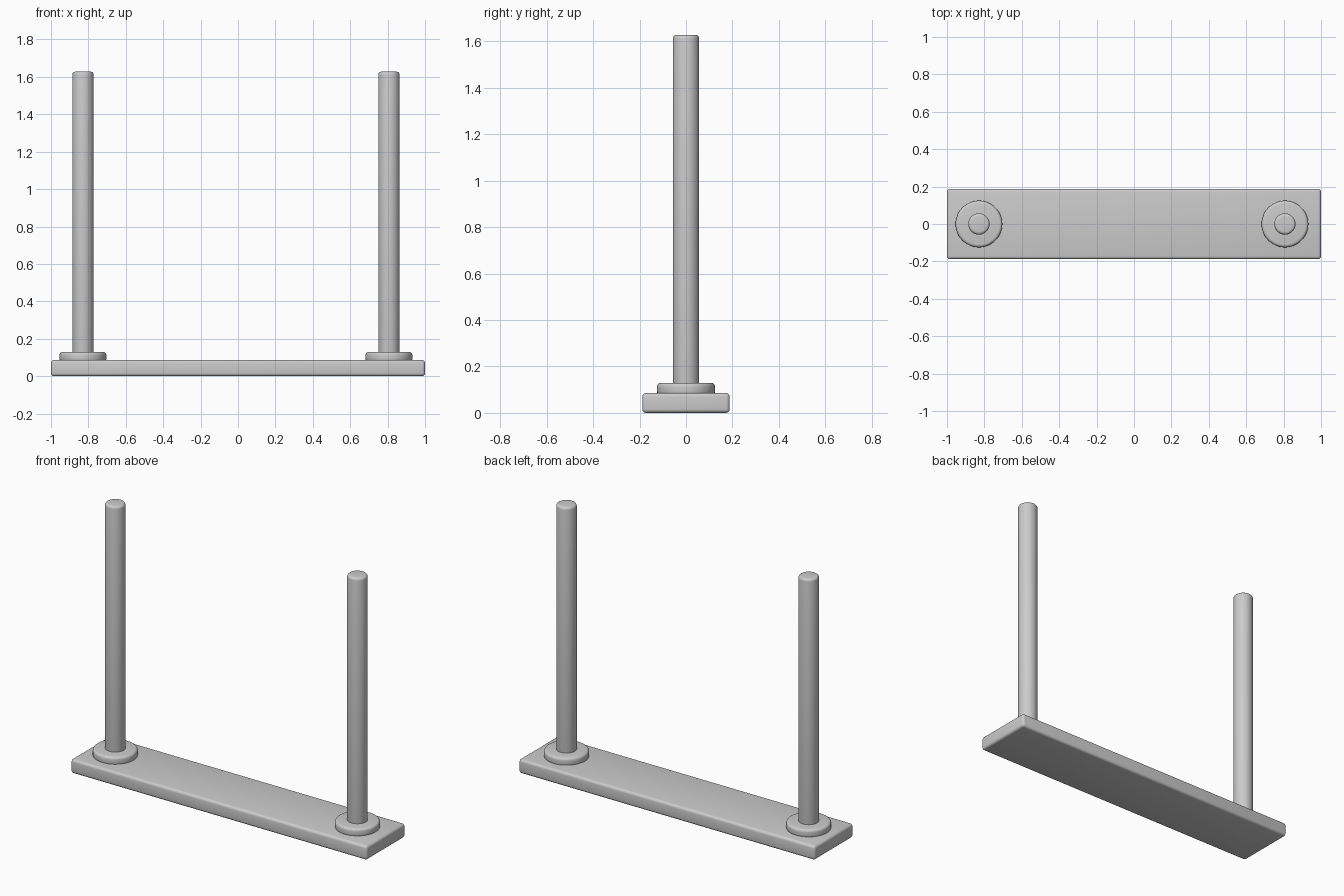
import bpy

cube = bpy.data.objects.get("Cube")
if cube:
    bpy.data.objects.remove(cube, do_unlink=True)

# Single plain grey finish
grey = bpy.data.materials.new("light_grey")
grey.use_nodes = True
color = (0.6, 0.6, 0.6, 1)
grey.diffuse_color = color
grey.node_tree.nodes["Principled BSDF"].inputs["Base Color"].default_value = color


def finish(name, bevel):
    """Name, colour, round off and smooth the active object."""
    ob = bpy.context.object
    ob.name = name
    ob.data.materials.append(grey)
    bpy.ops.object.transform_apply(location=False, rotation=False, scale=True)
    mod = ob.modifiers.new("rounded_edges", "BEVEL")
    mod.width = bevel
    mod.segments = 4
    mod.limit_method = "ANGLE"
    mod.angle_limit = 0.7
    bpy.ops.object.shade_smooth()
    return ob


def disc(name, x, radius, bottom, top, bevel):
    bpy.ops.mesh.primitive_cylinder_add(
        vertices=48, radius=radius, depth=top - bottom,
        location=(x, 0, (bottom + top) / 2))
    return finish(name, bevel)


BASE_TOP = 0.086
FLANGE_TOP = 0.129
POST_TOP = 1.628

# Base plank
bpy.ops.mesh.primitive_cube_add(size=1, location=(0, 0, BASE_TOP / 2))
bpy.context.object.scale = (2, 0.376, BASE_TOP)
finish("base_plank", 0.016)

# Upright posts, each seated in a round flange
for side, x in (("right", -0.829), ("left", 0.807)):
    disc(side + "_flange", x, 0.125, BASE_TOP - 0.01, FLANGE_TOP, 0.016)
    disc(side + "_post", x, 0.057, BASE_TOP, POST_TOP, 0.016)
